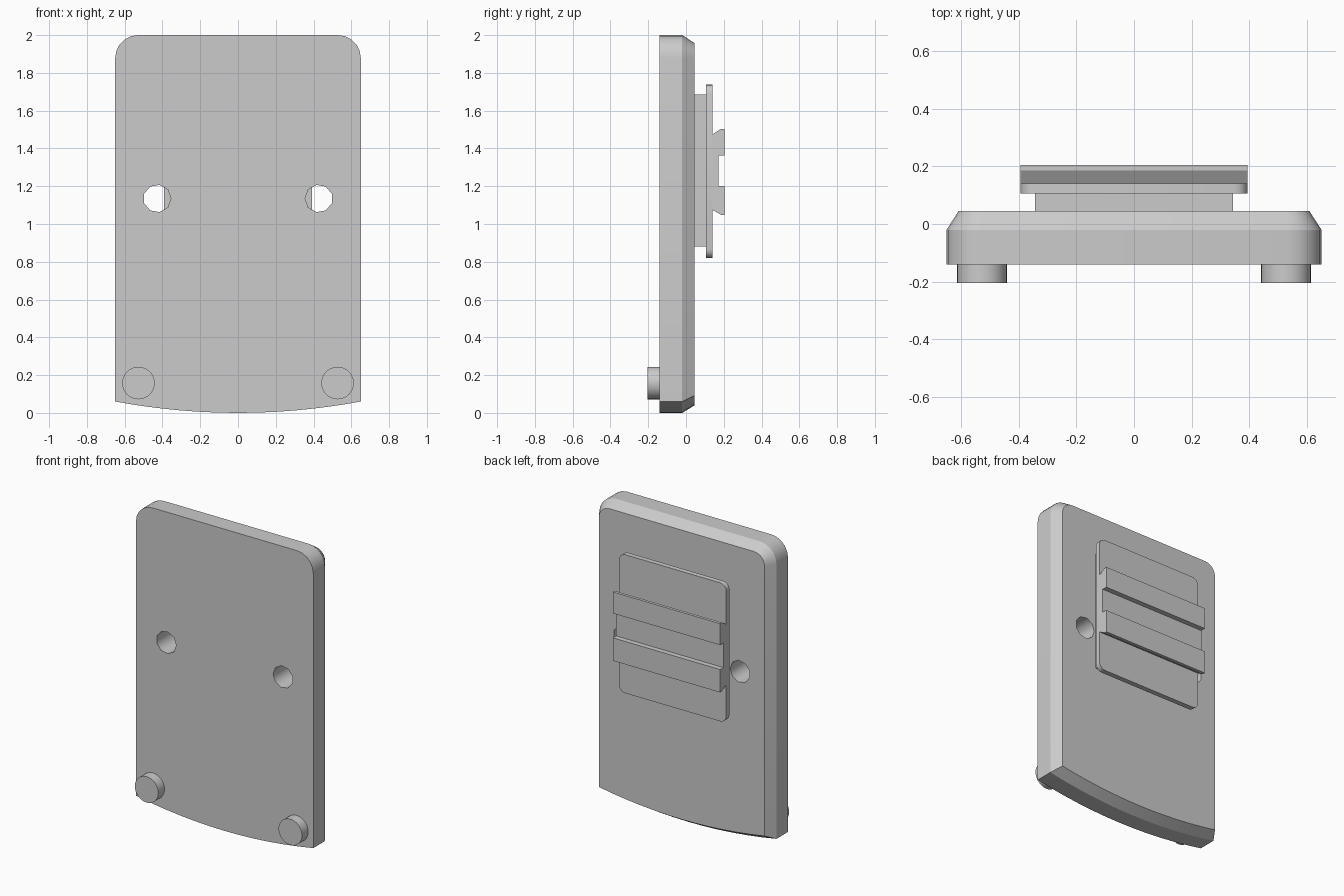
import bpy, bmesh
from math import sin, cos, pi, radians

if "Cube" in bpy.data.objects:
    bpy.data.objects.remove(bpy.data.objects["Cube"])


def loft(name, loops, smooth=True):
    """Skin a list of equal-length point loops and cap both ends."""
    bm = bmesh.new()
    rings = [[bm.verts.new(p) for p in loop] for loop in loops]
    n = len(rings[0])
    for a, b in zip(rings, rings[1:]):
        for i in range(n):
            j = (i + 1) % n
            bm.faces.new((a[i], a[j], b[j], b[i]))
    bm.faces.new(rings[0])
    bm.faces.new(rings[-1][::-1])
    bmesh.ops.recalc_face_normals(bm, faces=bm.faces)
    mesh = bpy.data.meshes.new(name)
    bm.to_mesh(mesh)
    bm.free()
    ob = bpy.data.objects.new(name, mesh)
    bpy.context.collection.objects.link(ob)
    if smooth:
        shade(ob)
    return ob


def shade(ob):
    bpy.ops.object.select_all(action='DESELECT')
    ob.select_set(True)
    bpy.context.view_layer.objects.active = ob
    bpy.ops.object.shade_smooth_by_angle(angle=radians(30))


def at_y(profile, y):
    return [(x, y, z) for x, z in profile]


def arc(cx, cz, r, start, end, steps):
    return [(cx + r * cos(start + (end - start) * i / steps),
             cz + r * sin(start + (end - start) * i / steps)) for i in range(steps + 1)]


def circle(cx, cz, r, sides, phase=0):
    return arc(cx, cz, r, phase, phase + 2 * pi, sides)[:-1]


def plate_outline(inset):
    """Rounded top corners, gently bowed bottom."""
    w, r = 0.65 - inset, 0.12 - inset
    top = arc(0.53, 1.88, r, 0, pi / 2, 5) + arc(-0.53, 1.88, r, pi / 2, pi, 5)
    bottom = []
    for i in range(13):
        x = -w + 2 * w * i / 12
        bottom.append((x, inset * 0.95 + 0.06 * (x / 0.65) ** 2))
    return top + bottom


# Main plate with a chamfered back edge
plate = loft("main_plate", [at_y(plate_outline(0), -0.14),
                            at_y(plate_outline(0), -0.02),
                            at_y(plate_outline(0.042), 0.045)], smooth=False)

# Two through holes
for side, phase in ((-1, 0), (1, pi)):
    hole = circle(side * 0.428, 1.135, 0.073, 9, phase)
    cutter = loft("hole_cutter", [at_y(hole, -0.3), at_y(hole, 0.09)], smooth=False)
    cutter.hide_render = True
    mod = plate.modifiers.new("hole", 'BOOLEAN')
    mod.operation = 'DIFFERENCE'
    mod.solver = 'EXACT'
    mod.object = cutter
    bpy.context.view_layer.objects.active = plate
    bpy.ops.object.modifier_apply(modifier=mod.name)
    bpy.data.objects.remove(cutter)
# keep the nine-sided bores smooth as well
bpy.context.view_layer.update()
bpy.ops.object.select_all(action='DESELECT')
plate.select_set(True)
bpy.context.view_layer.objects.active = plate
bpy.ops.object.shade_smooth_by_angle(angle=radians(42))
for e in plate.data.edges:
    # chamfer ridge stays crisp
    if all(abs(plate.data.vertices[v].co.y - y) < 1e-3
           for y in (-0.02,) for v in e.vertices):
        e.use_edge_sharp = True

# Round feet on the front
for side, label in ((-1, "left"), (1, "right")):
    foot = circle(side * 0.527, 0.158, 0.086, 32)
    loft(label + "_foot", [at_y(foot, -0.205), at_y(foot, -0.14)])

# Spacer block behind the plate
block = [(-0.343, 0.88), (0.343, 0.88), (0.343, 1.685), (-0.343, 1.685)]
loft("spacer_block", [at_y(block, 0.045), at_y(block, 0.106)], smooth=False)

# Thin mounting plate with rounded corners
w, r, low, high = 0.393, 0.045, 0.82, 1.738
mount = (arc(w - r, high - r, r, 0, pi / 2, 4)
         + arc(r - w, high - r, r, pi / 2, pi, 4)
         + arc(r - w, low + r, r, pi, 1.5 * pi, 4)
         + arc(w - r, low + r, r, 1.5 * pi, 2 * pi, 4))
loft("mounting_plate", [at_y(mount, 0.106), at_y(mount, 0.14)])

# Dovetail rail running sideways: (y, z) section
rail = [(0.14, 1.475), (0.186, 1.504), (0.205, 1.504), (0.205, 1.362),
        (0.171, 1.362), (0.171, 1.2), (0.205, 1.2), (0.205, 1.048),
        (0.186, 1.048), (0.14, 1.075)]
loft("dovetail_rail", [[(x, y, z) for y, z in rail] for x in (-w, w)], smooth=False)
